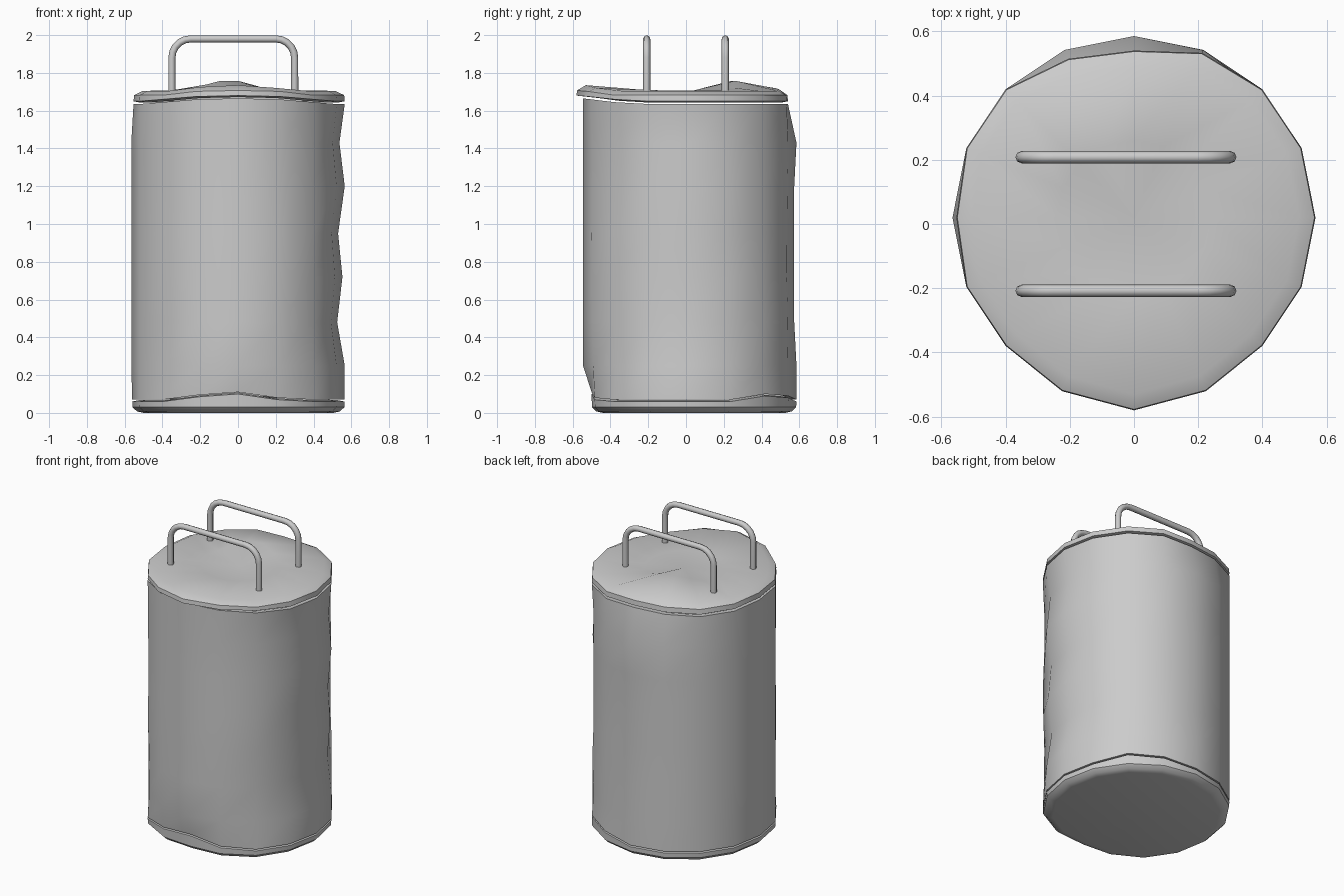
import bpy, bmesh, math, random

if "Cube" in bpy.data.objects:
    bpy.data.objects.remove(bpy.data.objects["Cube"])

N = 16          # sides; index 0 = right, 4 = back, 8 = left, 12 = front
R, CY = 0.565, 0.02
random.seed(4)


def finish(obj, angle):
    bpy.ops.object.select_all(action='DESELECT')
    bpy.context.view_layer.objects.active = obj
    obj.select_set(True)
    bpy.ops.object.shade_smooth_by_angle(angle=math.radians(angle))


def ring(r, z, dr={}, dz={}):
    """One loop of points, with radius and height dents per side index."""
    pts = []
    for k in range(N):
        a = 2 * math.pi * k / N
        rr = r + dr.get(k, 0)
        pts.append((rr * math.cos(a), CY + rr * math.sin(a), z + dz.get(k, 0)))
    return pts


def loft(name, rings, start=None, end=None):
    """Skin a stack of rings, closing either end with a centre point."""
    bm = bmesh.new()
    rows = [[bm.verts.new(p) for p in r] for r in rings]
    for a, b in zip(rows, rows[1:]):
        for k in range(N):
            j = (k + 1) % N
            bm.faces.new((a[k], a[j], b[j], b[k]))
    for row, tip in ((rows[0], start), (rows[-1], end)):
        if tip is not None:
            c = bm.verts.new((0, CY, tip))
            for k in range(N):
                j = (k + 1) % N
                bm.faces.new((row[j], row[k], c) if row is rows[0] else (row[k], row[j], c))
    me = bpy.data.meshes.new(name)
    bm.to_mesh(me)
    bm.free()
    obj = bpy.data.objects.new(name, me)
    bpy.context.collection.objects.link(obj)
    finish(obj, 40)
    return obj


# Dents shared along the seams
top_dr = {3: -0.01, 4: -0.045, 5: -0.03, 8: -0.012}
top_dz = {10: 0.01, 11: 0.025, 12: 0.03, 13: 0.025, 14: 0.01}
low_dr = {11: -0.02, 12: -0.045, 13: -0.02, 8: -0.005}
low_dz = {11: 0.025, 12: 0.04, 13: 0.01, 3: 0.02, 2: 0.03}

# Crumpled cloth body: side ripples on the right, a smooth left side
levels = [(0.25, 0.0), (0.48, -0.04), (0.72, -0.012), (0.95, -0.035), (1.20, 0.0), (1.43, -0.028)]
body = [ring(R - 0.04, 0.075, low_dr, low_dz), ring(R, 0.07, low_dr, low_dz)]
for z, ripple in levels:
    dr = {k: random.uniform(-0.012, 0.0) for k in (1, 2, 3, 10, 13, 14)}
    dr.update({0: ripple, 1: ripple * 0.6, 15: ripple * 0.8, 4: -0.012 if 0.4 < z < 1.3 else 0})
    body.append(ring(R, z, dr))
body += [ring(R, 1.635, top_dr, top_dz), ring(R - 0.04, 1.63, top_dr, top_dz)]
loft("cloth_body", body)

# Bottom panel
loft("bottom_panel", [
    ring(R - 0.06, 0.0, low_dr),
    ring(R - 0.025, 0.008, low_dr),
    ring(R - 0.002, 0.03, low_dr),
    ring(R, 0.06, low_dr, low_dz),
    ring(R - 0.04, 0.068, low_dr, low_dz)], start=0.01)

# Top panel, raised at the front lip and lifted behind the middle
lid_dr = dict(top_dr)
lid_dr.update({11: 0.02, 12: 0.035, 13: 0.02})
loft("top_panel", [
    ring(R - 0.04, 1.642, top_dr, top_dz),
    ring(R, 1.65, lid_dr, top_dz),
    ring(R - 0.003, 1.682, lid_dr, {11: 0.02, 12: 0.025, 13: 0.02}),
    ring(R - 0.05, 1.705, lid_dr, {11: 0.02, 12: 0.03, 13: 0.015, 4: 0.01, 5: 0.015}),
    ring(0.24, 1.708, {}, {3: 0.015, 4: 0.05, 5: 0.05, 6: 0.03})], end=1.702)


# Two bent-tube carry handles
def handle(name, y):
    x0, x1, top, bend, tube = -0.35, 0.30, 1.98, 0.10, 0.019
    path = [(x0, 1.68)]
    for cx, a0 in ((x0 + bend, 180), (x1 - bend, 90)):
        for i in range(6):
            a = math.radians(a0 - 18 * i)
            path.append((cx + bend * math.cos(a), top - bend + bend * math.sin(a)))
    path.append((x1, 1.68))
    cu = bpy.data.curves.new(name, 'CURVE')
    cu.dimensions = '3D'
    cu.bevel_depth, cu.bevel_resolution, cu.use_fill_caps = tube, 2, True
    sp = cu.splines.new('POLY')
    sp.points.add(len(path) - 1)
    for p, (x, z) in zip(sp.points, path):
        p.co = (x, y, z, 1)
    obj = bpy.data.objects.new(name, cu)
    bpy.context.collection.objects.link(obj)
    bpy.ops.object.select_all(action='DESELECT')
    bpy.context.view_layer.objects.active = obj
    obj.select_set(True)
    bpy.ops.object.convert(target='MESH')
    finish(bpy.context.view_layer.objects.active, 50)


handle("front_handle", -0.208)
handle("back_handle", 0.208)
